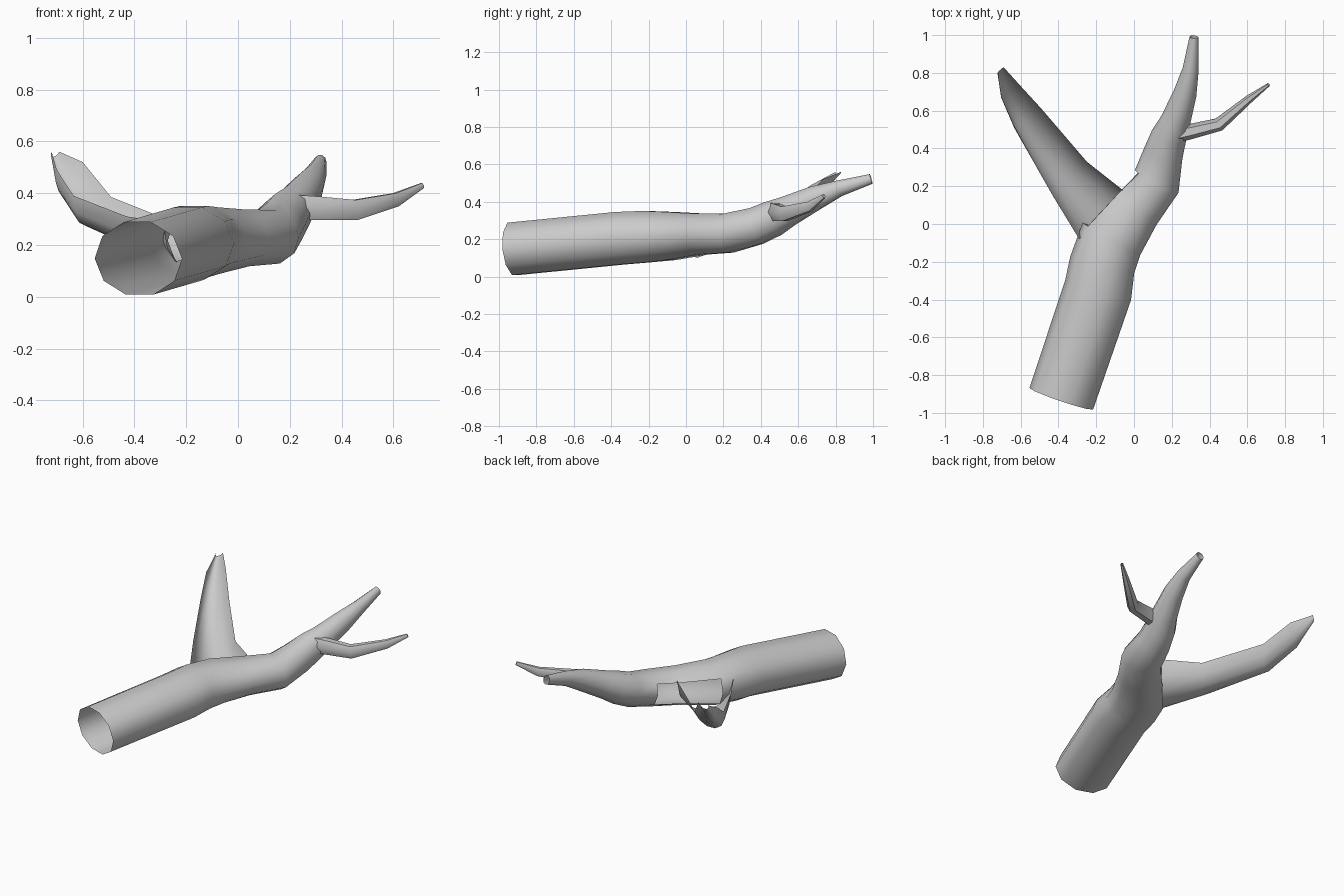
import bpy, math
from mathutils import Vector

if "Cube" in bpy.data.objects:
    bpy.data.objects.remove(bpy.data.objects["Cube"])

UP = Vector((0, 0, 1))


def make_object(name, rings, closed=True, skip=()):
    """Skin a list of equal-length point rings; skip holds (ring, side) gaps."""
    n = len(rings[0])
    verts = [p for ring in rings for p in ring]
    faces = []
    for i in range(len(rings) - 1):
        for j in range(n if closed else n - 1):
            if (i, j) not in skip:
                k = (j + 1) % n
                faces.append((i * n + j, i * n + k, (i + 1) * n + k, (i + 1) * n + j))
    mesh = bpy.data.meshes.new(name)
    mesh.from_pydata(verts, [], faces)
    mesh.validate()
    obj = bpy.data.objects.new(name, mesh)
    bpy.context.collection.objects.link(obj)
    bpy.ops.object.select_all(action='DESELECT')
    obj.select_set(True)
    bpy.context.view_layer.objects.active = obj
    bpy.ops.object.shade_smooth_by_angle(angle=math.radians(60))
    return obj


def tube_rings(path, sides):
    """Elliptical rings across a path of (x, y, z, half width, half height)."""
    pts = [Vector(p[:3]) for p in path]
    rings = []
    for i, (c, p) in enumerate(zip(pts, path)):
        t = (pts[min(i + 1, len(pts) - 1)] - pts[max(i - 1, 0)]).normalized()
        side = t.cross(UP).normalized()
        up = side.cross(t)
        angles = [2 * math.pi * k / sides for k in range(sides)]
        rings.append([c + side * p[3] * math.cos(a) + up * p[4] * math.sin(a) for a in angles])
    return rings


def trough_ring(left, bottom, right, segments=6):
    """Half-ellipse from right rim, under the bottom, to left rim."""
    l, b, r = Vector(left), Vector(bottom), Vector(right)
    m = (l + r) / 2
    angles = [math.pi * k / segments for k in range(segments + 1)]
    return [m + (l - m) * math.cos(a) + (b - m) * math.sin(a) for a in angles]


# Hollow trunk running into the main branch, open at both ends
trunk_path = [
    (-0.385, -0.925, 0.148, 0.178, 0.148),
    (-0.19, -0.35, 0.205, 0.182, 0.148),
    (-0.168, -0.215, 0.213, 0.175, 0.145),
    (-0.12, -0.08, 0.217, 0.175, 0.135),
    (0.005, 0.085, 0.227, 0.145, 0.115),
    (0.12, 0.225, 0.232, 0.13, 0.11),
    (0.155, 0.375, 0.27, 0.105, 0.105),
    (0.185, 0.465, 0.31, 0.095, 0.1),
    (0.22, 0.545, 0.35, 0.08, 0.085),
    (0.27, 0.69, 0.42, 0.062, 0.068),
    (0.30, 0.82, 0.472, 0.043, 0.045),
    (0.318, 0.99, 0.522, 0.024, 0.028),
]
side_gap = {(i, j) for i in (3, 4) for j in (4, 5)}
make_object("trunk", tube_rings(trunk_path, 10), skip=side_gap)

# Thin twig off the main branch
twig_path = [
    (0.23, 0.475, 0.345, 0.045, 0.055),
    (0.31, 0.492, 0.342, 0.040, 0.052),
    (0.45, 0.527, 0.335, 0.036, 0.045),
    (0.61, 0.662, 0.375, 0.022, 0.030),
    (0.713, 0.738, 0.43, 0.009, 0.012),
]
make_object("twig", tube_rings(twig_path, 6))

# Wide broken side branch, open along its top
trough = [
    ((-0.29, -0.08, 0.29), (-0.17, 0.06, 0.10), (-0.06, 0.18, 0.31)),
    ((-0.43, 0.15, 0.31), (-0.36, 0.24, 0.17), (-0.25, 0.33, 0.29)),
    ((-0.635, 0.52, 0.39), (-0.58, 0.53, 0.27), (-0.49, 0.61, 0.385)),
    ((-0.70, 0.67, 0.49), (-0.67, 0.69, 0.40), (-0.60, 0.73, 0.52)),
    ((-0.72, 0.80, 0.56), (-0.715, 0.81, 0.54), (-0.69, 0.83, 0.56)),
]
make_object("side_branch", [trough_ring(*s) for s in trough], closed=False)
